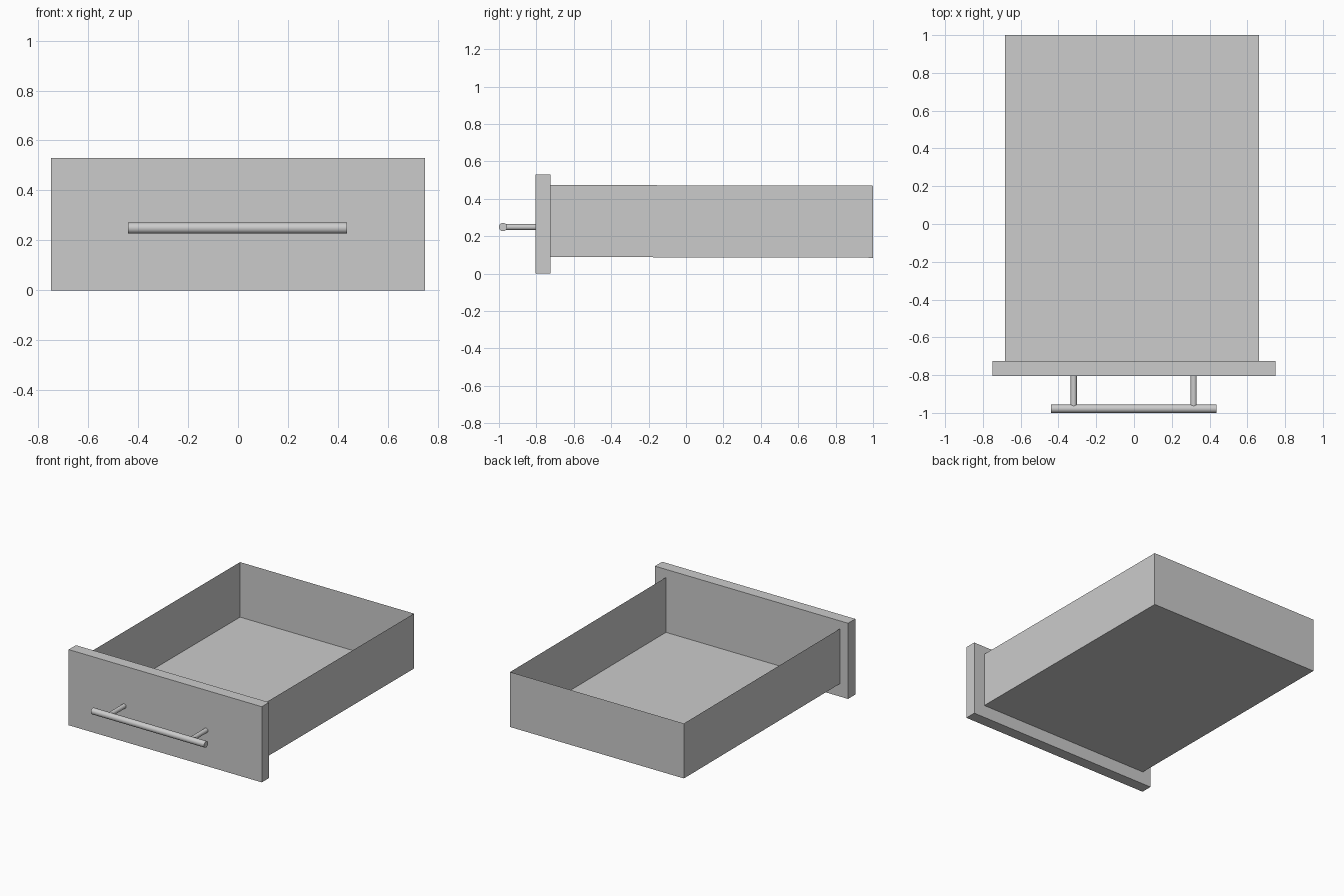
import bpy
import bmesh
from math import pi, radians
from mathutils import Matrix, Vector

default_cube = bpy.data.objects.get("Cube")
if default_cube:
    bpy.data.objects.remove(default_cube, do_unlink=True)

GREY = 0.6
grey = bpy.data.materials.new("plain_grey")
grey.use_nodes = True
grey.diffuse_color = (GREY, GREY, GREY, 1)
grey.node_tree.nodes["Principled BSDF"].inputs["Base Color"].default_value = (GREY, GREY, GREY, 1)


def finish(name, bm):
    mesh = bpy.data.meshes.new(name)
    bm.to_mesh(mesh)
    bm.free()
    mesh.materials.append(grey)
    obj = bpy.data.objects.new(name, mesh)
    bpy.context.collection.objects.link(obj)
    return obj


def box_mesh(low, high):
    low, high = Vector(low), Vector(high)
    bm = bmesh.new()
    bmesh.ops.create_cube(bm, size=1)
    bmesh.ops.scale(bm, vec=high - low, verts=bm.verts)
    bmesh.ops.translate(bm, vec=(low + high) / 2, verts=bm.verts)
    return bm


def rod(name, start, end, radius):
    start, end = Vector(start), Vector(end)
    axis = end - start
    turn = axis.to_track_quat('Z', 'Y').to_matrix().to_4x4()
    bm = bmesh.new()
    bmesh.ops.create_cone(bm, cap_ends=True, segments=32, radius1=radius, radius2=radius,
                          depth=axis.length,
                          matrix=Matrix.Translation((start + end) / 2) @ turn)
    obj = finish(name, bm)
    bpy.ops.object.select_all(action='DESELECT')
    obj.select_set(True)
    bpy.context.view_layer.objects.active = obj
    bpy.ops.object.shade_smooth_by_angle(angle=radians(40))


# Front panel
finish("front_panel", box_mesh((-0.748, -0.805, 0), (0.748, -0.725, 0.53)))

# Thin sheet tray: open on top and where it meets the panel, sagging slightly at the back
tray = box_mesh((-0.684, -0.725, 0.089), (0.663, 1, 0.474))
tray.normal_update()
open_sides = [f for f in tray.faces if f.normal.z > 0.9 or f.normal.y < -0.9]
bmesh.ops.delete(tray, geom=open_sides, context='FACES_ONLY')
for v in tray.verts:
    if v.co.y > 0:
        v.co.z -= 0.004
finish("tray", tray)

# Bar handle on two posts
BAR_Y, BAR_Z = -0.978, 0.249
rod("handle_bar", (-0.44, BAR_Y, BAR_Z), (0.437, BAR_Y, BAR_Z), 0.022)
for name, x in (("right_handle_post", -0.319), ("left_handle_post", 0.316)):
    rod(name, (x, BAR_Y, BAR_Z), (x, -0.8, BAR_Z), 0.016)
